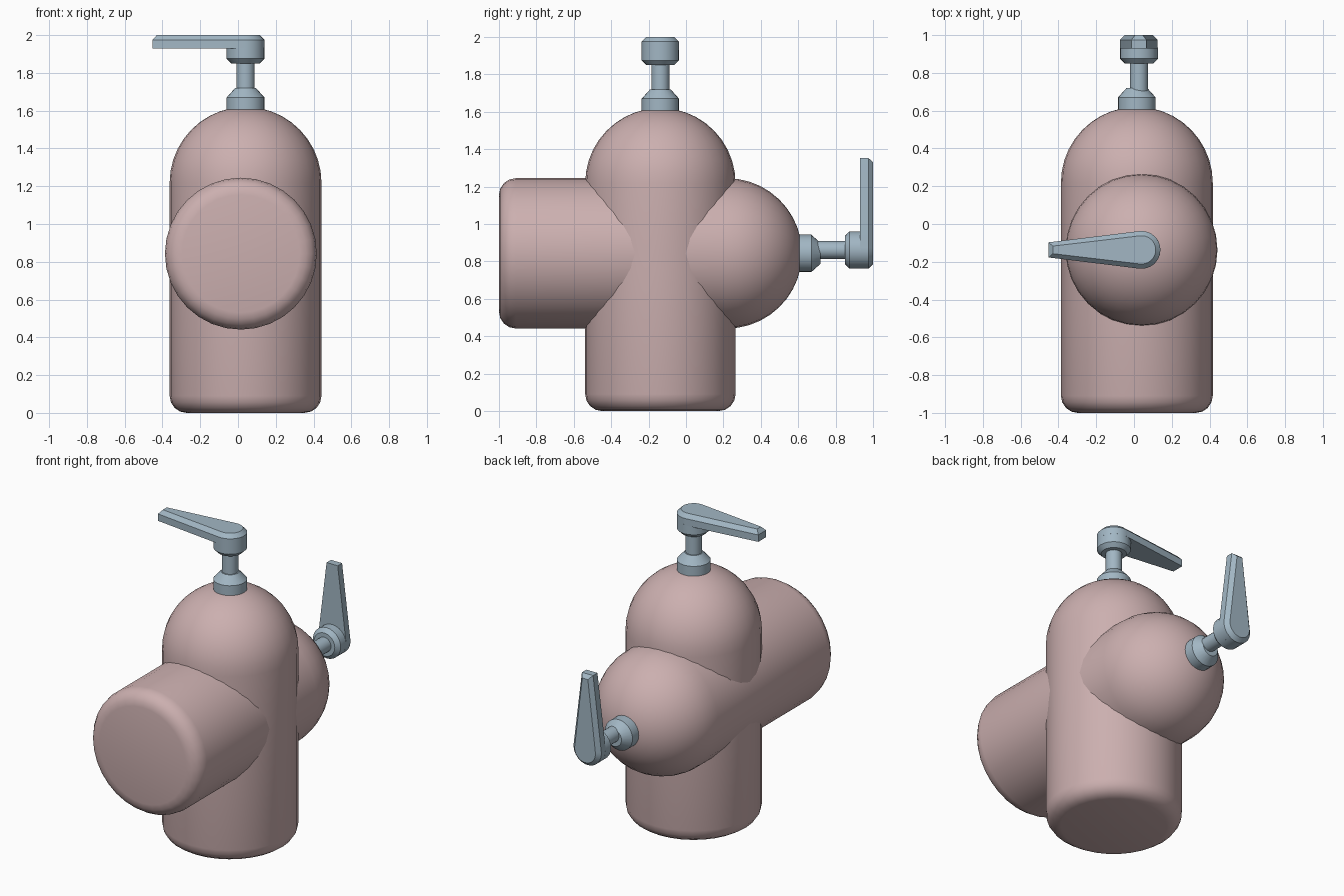
import bpy, bmesh, math
from mathutils import Matrix, Vector

cube = bpy.data.objects.get("Cube")
if cube:
    bpy.data.objects.remove(cube, do_unlink=True)


def make_material(name, rgb):
    mat = bpy.data.materials.new(name)
    mat.use_nodes = True
    mat.diffuse_color = (*rgb, 1)
    mat.node_tree.nodes["Principled BSDF"].inputs["Base Color"].default_value = (*rgb, 1)
    return mat


pink = make_material("dusty pink paint", (0.60, 0.43, 0.43))
steel = make_material("blue grey steel", (0.36, 0.47, 0.55))


def finish(bm, name, mat, matrix):
    bmesh.ops.remove_doubles(bm, verts=bm.verts, dist=1e-5)
    bmesh.ops.recalc_face_normals(bm, faces=bm.faces)
    mesh = bpy.data.meshes.new(name)
    bm.to_mesh(mesh)
    bm.free()
    mesh.materials.append(mat)
    obj = bpy.data.objects.new(name, mesh)
    obj.matrix_world = matrix
    bpy.context.collection.objects.link(obj)
    bpy.ops.object.select_all(action='DESELECT')
    obj.select_set(True)
    bpy.context.view_layer.objects.active = obj
    bpy.ops.object.shade_smooth_by_angle(angle=math.radians(30))


def loft(bm, rings):
    """Join rings of equal point count and cap both ends."""
    loops = [[bm.verts.new(p) for p in ring] for ring in rings]
    n = len(loops[0])
    for a, b in zip(loops, loops[1:]):
        for i in range(n):
            j = (i + 1) % n
            bm.faces.new((a[i], a[j], b[j], b[i]))
    bm.faces.new(loops[0])
    bm.faces.new(loops[-1])


def lathe(name, profile, sides, mat, matrix):
    bm = bmesh.new()
    steps = [2 * math.pi * i / sides for i in range(sides)]
    loft(bm, [[(r * math.cos(a), r * math.sin(a), z) for a in steps] for r, z in profile])
    finish(bm, name, mat, matrix)


def arc(radius, cx, cz, start, end, count):
    return [(cx + radius * math.cos(t), cz + radius * math.sin(t))
            for t in (math.radians(start + (end - start) * i / count) for i in range(count + 1))]


def lever_outline(radius, tip_x, tip_half, z):
    """Round hub end tapering to a narrow square tip along -x."""
    hub = [(x, y, z) for x, y in arc(radius, 0, 0, -97, 97, 16)]
    return hub + [(tip_x, tip_half, z), (tip_x, -tip_half, z)]


R = 0.402
EDGE = 0.09


def build_tank(label, matrix, offset):
    # Tank body: rounded base edge, straight wall, domed end
    base = arc(EDGE, R - EDGE, EDGE, -90, 0, 4)
    dome = arc(R, 0, 1.62 - R, 0, 88, 10)
    lathe(label + "_tank", base + dome, 32, pink, matrix)

    # Collar on the dome
    lathe(label + "_valve_collar",
          [(0.1, 1.56), (0.1, 1.67), (0.055, 1.72)], 24, steel, matrix)

    # Stem and hub
    top = matrix @ Matrix.Translation(offset)
    lathe(label + "_valve_stem", [(0.048, 1.65), (0.048, 1.87)], 20, steel, top)
    lathe(label + "_valve_hub",
          [(0.075, 1.85), (0.1, 1.875), (0.1, 1.935)], 24, steel, top)

    # Lever with a chamfered upper edge
    bm = bmesh.new()
    loft(bm, [lever_outline(0.1, -0.492, 0.04, 1.93),
              lever_outline(0.1, -0.492, 0.04, 1.975),
              lever_outline(0.075, -0.47, 0.02, 2.0)])
    finish(bm, label + "_valve_lever", steel, top)


# Standing tank
build_tank("upright", Matrix.Translation((0.04, -0.137, 0)), Vector((0, 0, 0)))

# Lying tank: axis along +y, lever pointing up
lying = Matrix(((0, -1, 0), (0, 0, 1), (-1, 0, 0))).to_4x4()
build_tank("lying", Matrix.Translation((0.015, -1, 0.843)) @ lying,
           Vector((-0.018, -0.011, 0)))
